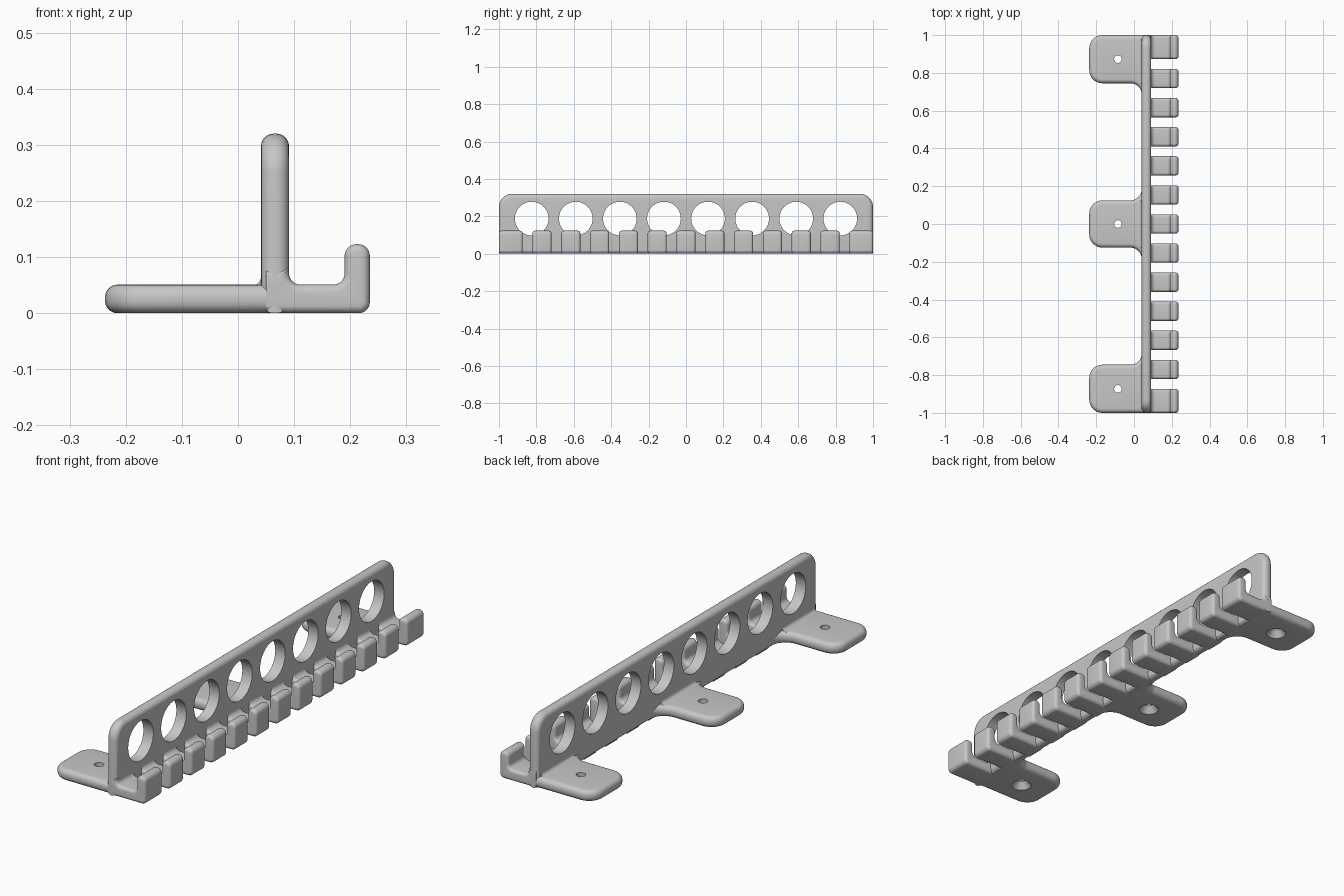
import bpy, bmesh, math
from mathutils import Vector

if "Cube" in bpy.data.objects:
    bpy.data.objects.remove(bpy.data.objects["Cube"])

grey = bpy.data.materials.new("light grey plastic")
grey.use_nodes = True
colour = (0.57, 0.57, 0.57, 1)
grey.diffuse_color = colour
grey.node_tree.nodes["Principled BSDF"].inputs["Base Color"].default_value = colour


def outline(corners, steps=8):
    """Closed 2D outline from (u, v, radius) corners, rounded where radius > 0."""
    points = []
    for i, (u, v, r) in enumerate(corners):
        p = Vector((u, v))
        if r == 0:
            points.append(p)
            continue
        a = (Vector(corners[i - 1][:2]) - p).normalized()
        b = (Vector(corners[(i + 1) % len(corners)][:2]) - p).normalized()
        half = a.angle(b) / 2
        centre = p + (a + b).normalized() * r / math.sin(half)
        start = (p + a * r / math.tan(half) - centre).normalized()
        end = (p + b * r / math.tan(half) - centre).normalized()
        points += [centre + start.slerp(end, k / steps) * r for k in range(steps + 1)]
    return points


def prism(name, corners, axis, low, high, soft=0, join_x=None):
    """Extrude an outline along an axis and soften its rim, except at join_x."""
    def place(p):
        return {"x": (low, p.x, p.y), "y": (p.x, low, p.y), "z": (p.x, p.y, low)}[axis]
    bm = bmesh.new()
    cap = bm.faces.new([bm.verts.new(place(p)) for p in outline(corners)])
    made = bmesh.ops.extrude_face_region(bm, geom=[cap], use_keep_orig=True)["geom"]
    shift = Vector([high - low if axis == c else 0 for c in "xyz"])
    bmesh.ops.translate(bm, vec=shift, verts=[g for g in made if isinstance(g, bmesh.types.BMVert)])
    bmesh.ops.recalc_face_normals(bm, faces=bm.faces)
    if soft:
        n = "xyz".index(axis)
        rim = [e for e in bm.edges
               if abs(e.verts[0].co[n] - e.verts[1].co[n]) < 1e-5
               and not (join_x is not None
                        and all(abs(v.co.x - join_x) < 1e-5 for v in e.verts))]
        bmesh.ops.bevel(bm, geom=rim, offset=soft, segments=5, profile=0.5,
                        affect="EDGES", clamp_overlap=False)
    return finish(name, bm)


def finish(name, bm):
    mesh = bpy.data.meshes.new(name)
    bm.to_mesh(mesh)
    bm.free()
    mesh.materials.append(grey)
    obj = bpy.data.objects.new(name, mesh)
    bpy.context.collection.objects.link(obj)
    select(obj)
    bpy.ops.object.shade_smooth_by_angle(angle=math.radians(35))
    return obj


def select(obj):
    bpy.ops.object.select_all(action="DESELECT")
    obj.select_set(True)
    bpy.context.view_layer.objects.active = obj


def drill(obj, centre, r1, r2, depth, axis="z"):
    """Cut a round or tapered hole and discard the cutter."""
    turn = (0, math.pi / 2, 0) if axis == "x" else (0, 0, 0)
    bpy.ops.mesh.primitive_cone_add(vertices=48, radius1=r1, radius2=r2, depth=depth,
                                    location=centre, rotation=turn)
    cutter = bpy.context.object
    cutter.hide_render = True
    cut = obj.modifiers.new("hole", "BOOLEAN")
    cut.operation, cut.solver, cut.object = "DIFFERENCE", "EXACT", cutter
    select(obj)
    bpy.ops.object.modifier_apply(modifier=cut.name)
    bpy.data.objects.remove(cutter)


# Upright wall with a row of eight round holes
wall = prism("upright_wall", [(-1, 0, 0), (1, 0, 0), (1, 0.32, 0.07), (-1, 0.32, 0.07)],
             "x", 0.041, 0.091, soft=0.022)
for i in range(8):
    drill(wall, (0.066, (i - 3.5) * 0.2357, 0.188), 0.09, 0.09, 0.2, "x")

# Mounting tabs flaring into the wall, each with a countersunk screw hole
BACK, FACE, JOIN = -0.237, 0.041, 0.075
for name, low, high in (("front", -1, -0.745), ("middle", -0.125, 0.125), ("rear", 0.745, 1)):
    corners = [(BACK, low, 0.07), (BACK, high, 0.07)]
    if high < 1:
        corners += [(FACE, high, 0.06), (FACE, high + 0.11, 0), (JOIN, high + 0.11, 0)]
    else:
        corners += [(JOIN, high, 0)]
    if low > -1:
        corners += [(JOIN, low - 0.11, 0), (FACE, low - 0.11, 0), (FACE, low, 0.06)]
    else:
        corners += [(JOIN, low, 0)]
    tab = prism(name + "_mounting_tab", corners, "z", 0, 0.051, 0.022, JOIN)
    y = (low + high) / 2
    drill(tab, (-0.085, y, 0.03), 0.02, 0.02, 0.2)
    drill(tab, (-0.085, y, 0.01), 0.05, 0.02, 0.04)
    # Small fillet where the tab top meets the wall
    prism(name + "_tab_fillet",
          [(0.05, 0.04, 0), (0.02, 0.04, 0), (0.02, 0.05, 0), (FACE, 0.05, 0.015),
           (FACE, 0.07, 0), (0.05, 0.07, 0)],
          "y", max(low, -0.98), min(high, 0.98))

# Row of thirteen upturned hooks, the two end ones wider
START = 0.05
hook_profile = [(START, 0, 0), (0.235, 0, 0.02), (0.235, 0.123, 0.021), (0.19, 0.123, 0.021),
                (0.19, 0.051, 0.02), (0.091, 0.051, 0.02), (0.091, 0.08, 0), (START, 0.08, 0)]
for i in range(-6, 7):
    low, high = i * 0.154 - 0.051, i * 0.154 + 0.051
    if abs(i) == 6:
        low, high = (0.873, 1) if i > 0 else (-1, -0.873)
    prism(f"hook_{i + 7}", hook_profile, "y", low, high, 0.014, START)
